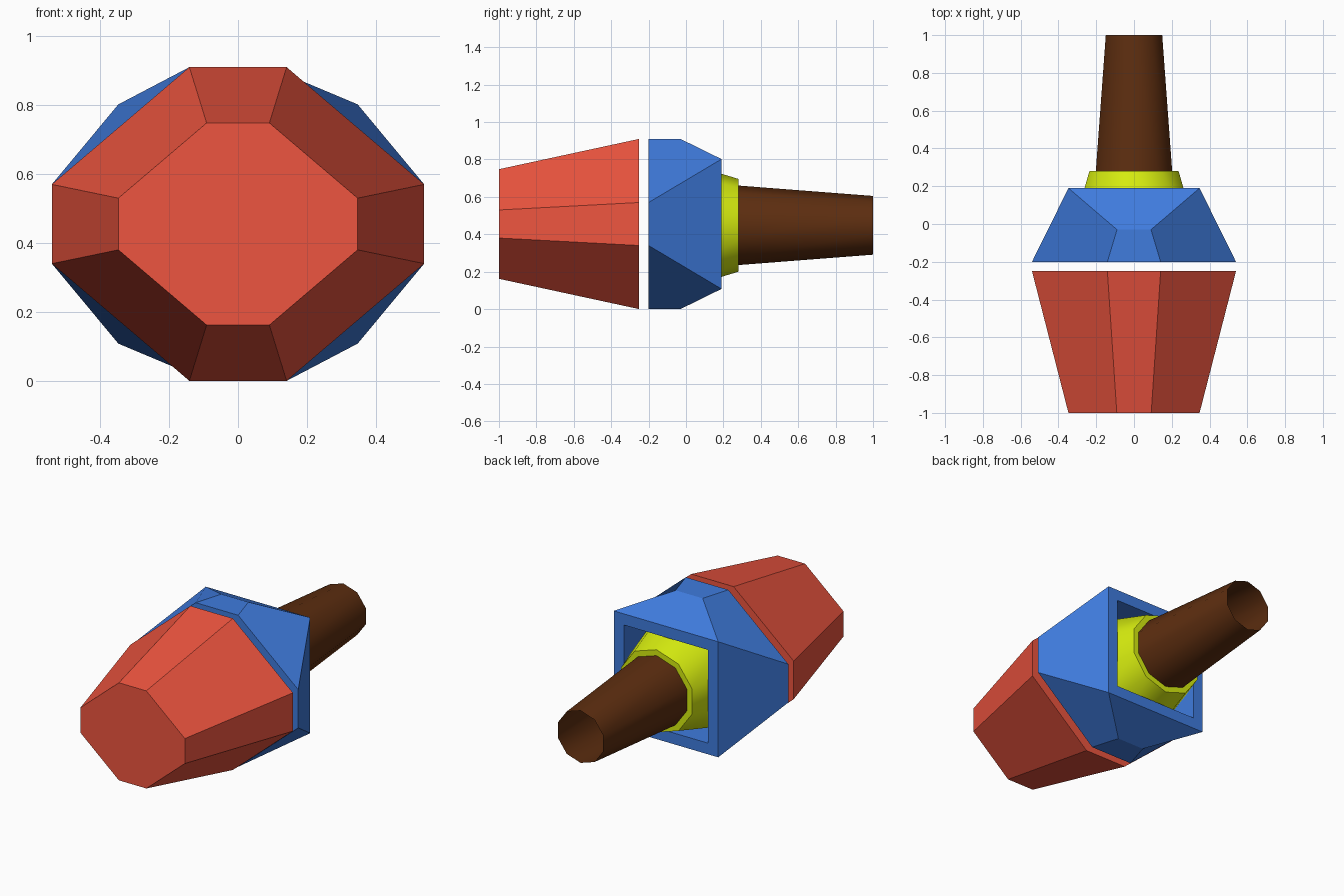
import bpy, bmesh, math
from mathutils import Vector

if "Cube" in bpy.data.objects:
    bpy.data.objects.remove(bpy.data.objects["Cube"])

CZ = 0.455    # height of the faceted shells' axis
AXIS = 0.448  # height of the round parts' axis


def material(name, rgb):
    m = bpy.data.materials.new(name)
    m.diffuse_color = (*rgb, 1)
    m.use_nodes = True
    m.node_tree.nodes["Principled BSDF"].inputs["Base Color"].default_value = m.diffuse_color
    return m


def finish(name, bm, mat):
    bmesh.ops.remove_doubles(bm, verts=bm.verts[:], dist=1e-5)
    me = bpy.data.meshes.new(name)
    bm.to_mesh(me)
    bm.free()
    me.materials.append(mat)
    ob = bpy.data.objects.new(name, me)
    bpy.context.collection.objects.link(ob)
    return ob


def add_face(bm, pts, out):
    """Face wound so its normal agrees with direction out; keeps the first corner."""
    pts = [Vector(p) for p in pts]
    n = Vector()
    for a, b in zip(pts, pts[1:] + pts[:1]):
        n += a.cross(b)
    if n.dot(Vector(out)) < 0:
        pts = [pts[0]] + pts[:0:-1]
    bm.faces.new([bm.verts.new(p) for p in pts])


def octagon(y, wide, side, narrow, tall):
    quarter = [(wide, side), (narrow, tall)]
    p = quarter + [(-x, z) for x, z in quarter[::-1]]
    p += [(-x, -z) for x, z in p]
    return [(x, y, CZ + z) for x, z in p]


def ring(y, r, n=10):
    return [(r * math.cos(math.pi / 2 + i * math.tau / n), y,
             AXIS + r * math.sin(math.pi / 2 + i * math.tau / n)) for i in range(n)]


def loft(name, rings, mat, cap_start=True, cap_end=True):
    bm = bmesh.new()
    vs = [[bm.verts.new(p) for p in r] for r in rings]
    n = len(vs[0])
    for a, b in zip(vs, vs[1:]):
        for i in range(n):
            j = (i + 1) % n
            bm.faces.new((a[i], a[j], b[j], b[i]))
    if cap_start:
        bm.faces.new(vs[0][::-1])
    if cap_end:
        bm.faces.new(vs[-1])
    bmesh.ops.recalc_face_normals(bm, faces=bm.faces[:])
    return finish(name, bm, mat)


red = material("red", (0.85, 0.09, 0.05))
blue = material("blue", (0.05, 0.2, 0.73))
yellow = material("yellow", (0.68, 0.85, 0.005))
brown = material("brown", (0.11, 0.027, 0.005))

# tapered octagonal nose
loft("nose", [octagon(-1, 0.347, 0.075, 0.091, 0.293),
              octagon(-0.25, 0.54, 0.115, 0.141, 0.455)], red)

# housing: octagon in front changing to a square frame with a recess at the back
bm = bmesh.new()
Y0, YM, Y1, YIN, SQ, IN = -0.2, -0.03, 0.19, -0.1, 0.347, 0.28
add_face(bm, octagon(Y0, 0.54, 0.115, 0.141, 0.455), (0, -1, 0))
for sx in (1, -1):
    # cheek
    add_face(bm, [(sx * 0.54, Y0, CZ + 0.115), (sx * 0.54, Y0, CZ - 0.115),
                  (sx * SQ, Y1, CZ - SQ), (sx * SQ, Y1, CZ + SQ)], (sx, 0, 0))
    # corner facets, folded along alternating diagonals
    for sz in (1, -1):
        q = [(sx * 0.141, Y0, CZ + sz * 0.455), (sx * 0.09, YM, CZ + sz * 0.455),
             (sx * SQ, Y1, CZ + sz * SQ), (sx * 0.54, Y0, CZ + sz * 0.115)]
        add_face(bm, q if sx * sz < 0 else q[1:] + q[:1], (sx, 0, sz))
    # frame upright and recess wall
    add_face(bm, [(sx * SQ, Y1, CZ - SQ), (sx * SQ, Y1, CZ + SQ),
                  (sx * IN, Y1, CZ + IN), (sx * IN, Y1, CZ - IN)], (0, 1, 0))
    add_face(bm, [(sx * IN, Y1, CZ - IN), (sx * IN, Y1, CZ + IN),
                  (sx * IN, YIN, CZ + IN), (sx * IN, YIN, CZ - IN)], (-sx, 0, 0))
for sz in (1, -1):
    t, s, i = CZ + sz * 0.455, CZ + sz * SQ, CZ + sz * IN
    # small flat, slope, frame rail and recess wall
    add_face(bm, [(-0.141, Y0, t), (0.141, Y0, t), (0.09, YM, t), (-0.09, YM, t)], (0, 0, sz))
    add_face(bm, [(-0.09, YM, t), (0.09, YM, t), (SQ, Y1, s), (-SQ, Y1, s)], (0, 0, sz))
    add_face(bm, [(-SQ, Y1, s), (SQ, Y1, s), (IN, Y1, i), (-IN, Y1, i)], (0, 1, 0))
    add_face(bm, [(-IN, Y1, i), (IN, Y1, i), (IN, YIN, i), (-IN, YIN, i)], (0, 0, -sz))
add_face(bm, [(x * IN, YIN, CZ + z * IN) for x, z in ((1, 1), (1, -1), (-1, -1), (-1, 1))],
         (0, 1, 0))
finish("housing", bm, blue)

# flared collar with a flat rim, and the open tapering tube inside it
collar = loft("collar", [ring(-0.06, 0.352), ring(0.28, 0.248), ring(0.28, 0.21),
                         ring(0.08, 0.21)], yellow, cap_end=False)
tube = loft("tail_tube", [ring(0.1, 0.226), ring(0.28, 0.2125), ring(1, 0.157)],
            brown, cap_end=False)
for ob in (collar, tube):
    bpy.ops.object.select_all(action='DESELECT')
    ob.select_set(True)
    bpy.context.view_layer.objects.active = ob
    bpy.ops.object.shade_smooth_by_angle(angle=math.radians(40))
